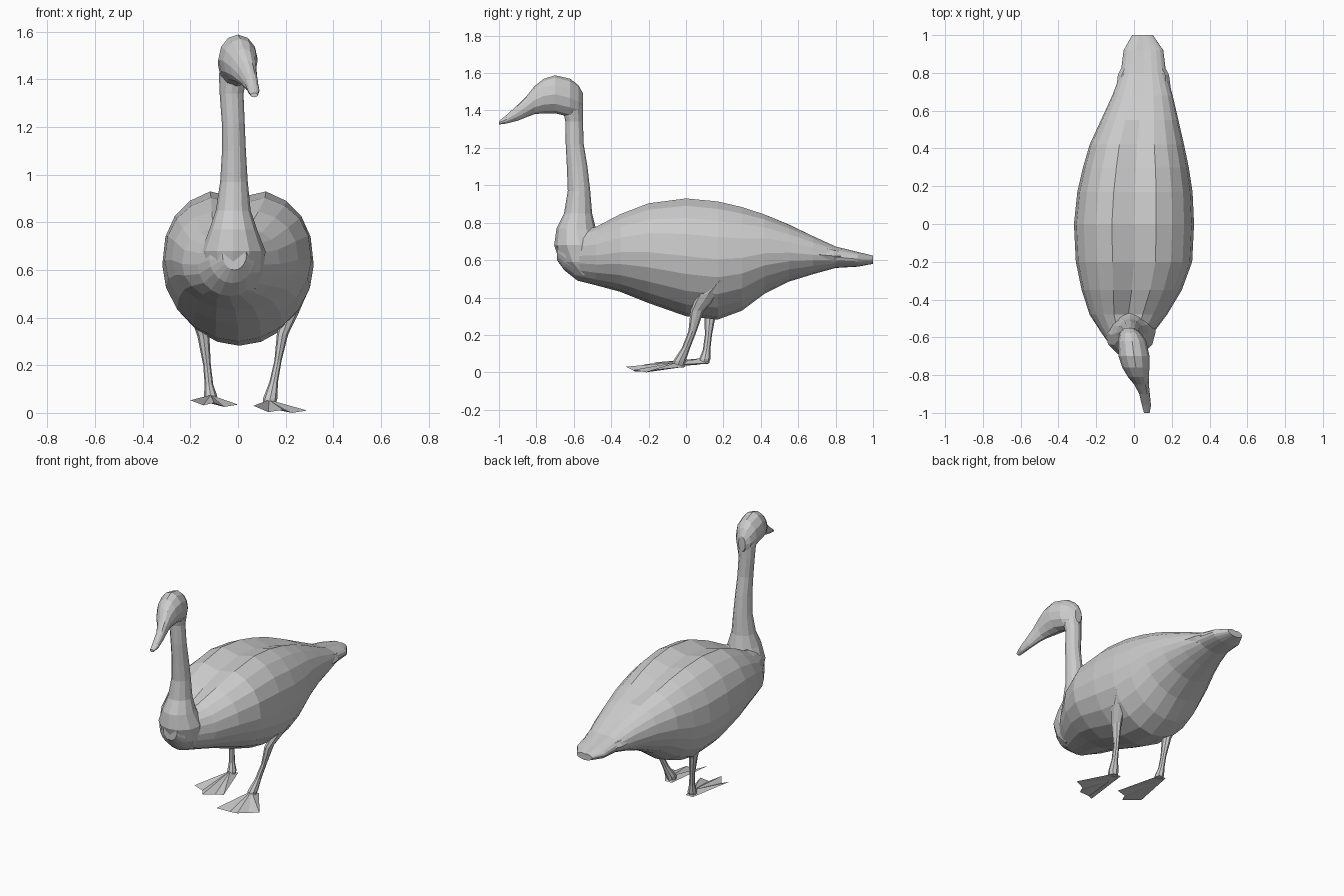
import bpy, bmesh
from math import sin, cos, pi, copysign


def finish(name, bm):
    bmesh.ops.recalc_face_normals(bm, faces=bm.faces[:])
    mesh = bpy.data.meshes.new(name)
    bm.to_mesh(mesh)
    bm.free()
    obj = bpy.data.objects.new(name, mesh)
    bpy.context.collection.objects.link(obj)
    return obj


def loft(name, rings):
    """Skin a list of equal-length point rings and cap both ends."""
    bm = bmesh.new()
    rows = [[bm.verts.new(p) for p in ring] for ring in rings]
    n = len(rows[0])
    for a, b in zip(rows, rows[1:]):
        for i in range(n):
            j = (i + 1) % n
            bm.faces.new((a[i], a[j], b[j], b[i]))
    bm.faces.new(rows[0])
    bm.faces.new(rows[-1])
    return finish(name, bm)


def spow(v, p):
    return copysign(abs(v) ** p, v)


def upright(y, cx, hw, zb, zt, n=12, top=1.0, low=1.0, cleft=0.0):
    """Cross-section facing y; top/low set how full the halves are."""
    pts = []
    for i in range(n):
        t = pi / 2 + 2 * pi * i / n
        p = top if sin(t) > 0 else low
        z = (zb + zt) / 2 + (zt - zb) / 2 * spow(sin(t), p)
        if i == 0:
            z -= cleft
        pts.append((cx + hw * spow(cos(t), p), y, z))
    return pts


def level(cx, cy, z, rx, ry, n=8):
    """Horizontal elliptical cross-section."""
    return [(cx + rx * cos(2 * pi * i / n), cy + ry * sin(2 * pi * i / n), z)
            for i in range(n)]


# Body: y, centre x, half width, bottom, top
body = [(-0.69, -0.015, 0.05, 0.60, 0.72), (-0.65, -0.025, 0.095, 0.545, 0.74),
        (-0.58, -0.035, 0.135, 0.49, 0.755), (-0.48, -0.03, 0.205, 0.465, 0.785),
        (-0.35, -0.012, 0.265, 0.43, 0.855), (-0.2, 0, 0.308, 0.37, 0.915),
        (0.0, 0, 0.318, 0.30, 0.943), (0.17, 0.005, 0.305, 0.282, 0.927),
        (0.3, 0.01, 0.28, 0.33, 0.895), (0.42, 0.015, 0.25, 0.42, 0.853),
        (0.55, 0.03, 0.205, 0.485, 0.795), (0.68, 0.045, 0.16, 0.525, 0.732),
        (0.8, 0.05, 0.12, 0.558, 0.675), (0.92, 0.05, 0.105, 0.565, 0.645),
        (1.0, 0.045, 0.055, 0.58, 0.625)]
loft("body", [upright(*r, n=20, top=0.85, low=1.03,
                      cleft=0.04 if -0.5 < r[0] < 0.5 else 0.005) for r in body])

# Folded wing tips lying over the tail
wing = [(0.28, 0.16, 0.08, 0.60, 0.78), (0.5, 0.14, 0.10, 0.56, 0.76),
        (0.68, 0.115, 0.085, 0.565, 0.70), (0.79, 0.11, 0.075, 0.58, 0.665),
        (0.9, 0.09, 0.04, 0.60, 0.645)]
for side, s in (("right", 1), ("left", -1)):
    loft(side + "_wing_tip",
         [upright(y, 0.05 + s * (cx - 0.05), hw, zb, zt, 8)
          for y, cx, hw, zb, zt in wing])

# Neck and breast: centre x, centre y, z, radius x, radius y
neck = [(-0.02, -0.49, 0.52, 0.11, 0.12), (-0.02, -0.54, 0.59, 0.13, 0.135),
        (-0.02, -0.57, 0.68, 0.135, 0.135), (-0.02, -0.587, 0.77, 0.1, 0.105),
        (-0.02, -0.577, 0.85, 0.073, 0.075), (-0.017, -0.572, 0.97, 0.058, 0.06),
        (-0.017, -0.582, 1.1, 0.05, 0.055), (-0.02, -0.595, 1.22, 0.048, 0.048),
        (-0.027, -0.598, 1.34, 0.05, 0.047), (-0.02, -0.605, 1.42, 0.06, 0.055),
        (-0.01, -0.62, 1.48, 0.06, 0.055)]
loft("neck", [level(*r, n=12) for r in neck])

# Head and bill, turned slightly to one side
head = [(-0.55, -0.025, 0.025, 1.39, 1.49), (-0.575, -0.02, 0.055, 1.36, 1.535),
        (-0.62, -0.01, 0.075, 1.365, 1.57), (-0.70, 0, 0.082, 1.385, 1.588),
        (-0.76, 0.01, 0.072, 1.385, 1.57), (-0.81, 0.023, 0.055, 1.38, 1.53),
        (-0.85, 0.04, 0.039, 1.365, 1.48), (-0.90, 0.056, 0.028, 1.345, 1.43),
        (-0.96, 0.066, 0.024, 1.33, 1.375), (-1.0, 0.068, 0.015, 1.325, 1.343)]
loft("head_and_bill", [upright(*r, n=12) for r in head])

# Legs, one stepping ahead of the other
legs = {
    "right": [(0.25, 0.18, 0.49, 0.035, 0.04), (0.22, 0.12, 0.42, 0.035, 0.06),
              (0.187, 0.06, 0.33, 0.024, 0.036), (0.168, 0.035, 0.22, 0.015, 0.022),
              (0.15, 0.0, 0.13, 0.018, 0.022), (0.135, -0.035, 0.06, 0.03, 0.034),
              (0.13, -0.045, 0.025, 0.025, 0.035)],
    "left": [(-0.17, 0.15, 0.44, 0.04, 0.06), (-0.145, 0.13, 0.32, 0.025, 0.032),
             (-0.13, 0.12, 0.2, 0.016, 0.019), (-0.122, 0.11, 0.12, 0.018, 0.02),
             (-0.115, 0.1, 0.07, 0.028, 0.03), (-0.115, 0.09, 0.045, 0.024, 0.03)]}
for side, rings in legs.items():
    loft(side + "_leg", [level(*r) for r in rings])


def foot(name, ankle, heel_z, toes):
    """Webbed foot: three ridged toes with webs sagging between them."""
    ax, ay, az = ankle
    rim = [(ax - 0.025, ay + 0.045, heel_z)]
    for k, (x, y, z) in enumerate(toes):
        if k:
            px, py, pz = toes[k - 1]
            mx, my = (x + px) / 2, (y + py) / 2
            rim.append((mx + (ax - mx) * 0.12, my + (ay - my) * 0.12,
                        min(z, pz) - 0.01))
        rim.append((x, y, z))
    rim.append((ax + 0.025, ay + 0.045, heel_z))
    bm = bmesh.new()
    edge = [bm.verts.new(p) for p in rim]
    top = bm.verts.new((ax, ay, az))
    sole = bm.verts.new((ax, ay - 0.03, heel_z - 0.01))
    for i, v in enumerate(edge):
        w = edge[(i + 1) % len(edge)]
        bm.faces.new((v, w, top))
        bm.faces.new((w, v, sole))
    return finish(name, bm)


foot("right_foot", (0.13, -0.045, 0.055), 0.03,
     [(0.065, -0.32, 0.03), (0.19, -0.28, 0.013), (0.29, -0.19, 0.01)])
foot("left_foot", (-0.115, 0.085, 0.075), 0.05,
     [(-0.2, -0.17, 0.053), (-0.1, -0.23, 0.042), (0.0, -0.15, 0.035)])
